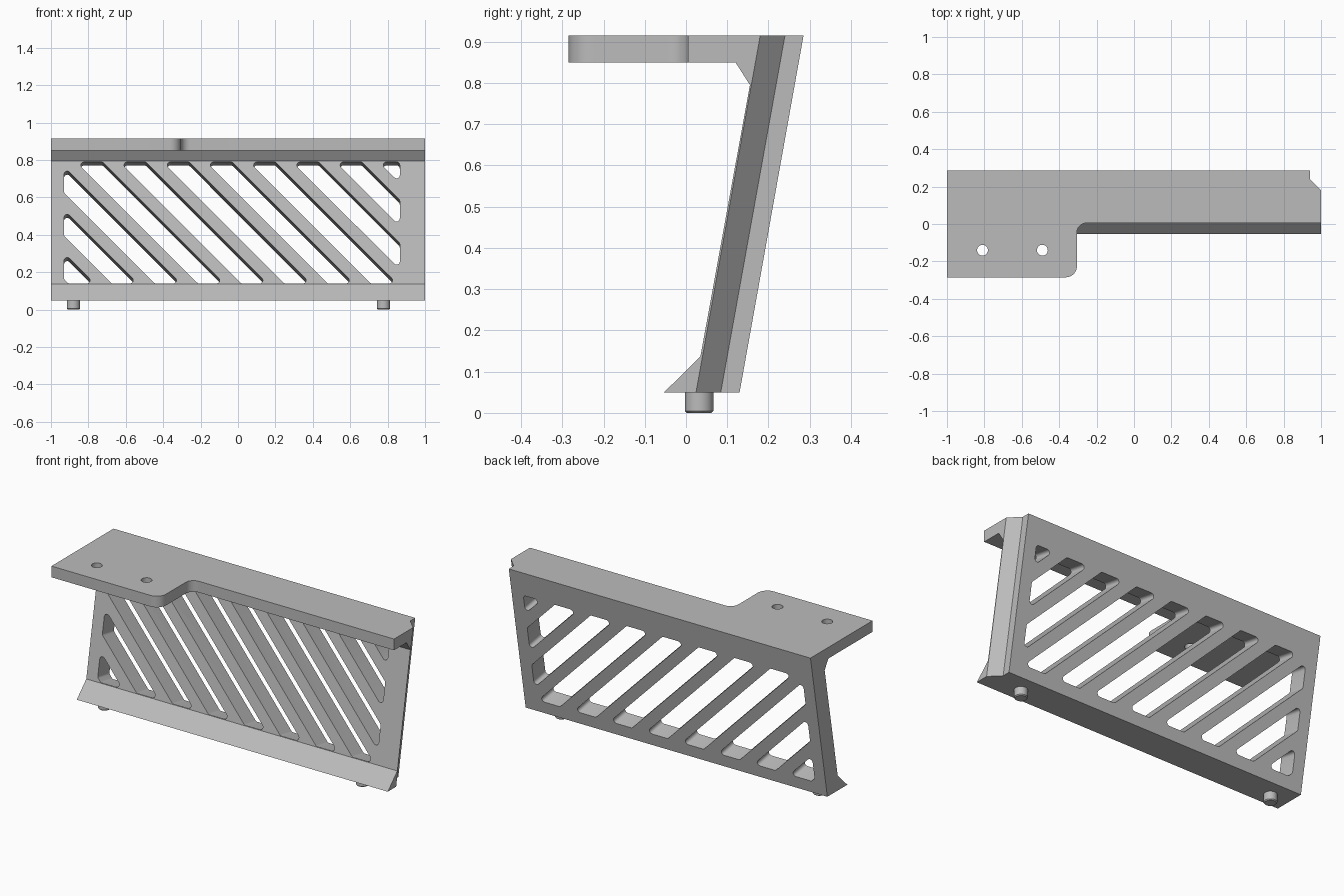
import bpy, bmesh, math
from mathutils import Vector

if "Cube" in bpy.data.objects:
    bpy.data.objects.remove(bpy.data.objects["Cube"])

grey = bpy.data.materials.new("light_grey")
grey.use_nodes = True
colour = (0.5, 0.5, 0.5, 1)
grey.diffuse_color = colour
grey.node_tree.nodes["Principled BSDF"].inputs["Base Color"].default_value = colour

SLOPE = 0.18                                   # backward lean of the panel
OUT = Vector((0, -1, SLOPE)).normalized()      # panel front normal


def rounded(points, radii, steps=8):
    """Round the corners of a 2D outline; radii is a number or one per point."""
    if not isinstance(radii, (list, tuple)):
        radii = [radii] * len(points)
    result = []
    for i, r in enumerate(radii):
        p = Vector(points[i])
        if r == 0:
            result.append(p)
            continue
        a = (Vector(points[i - 1]) - p).normalized()
        b = (Vector(points[(i + 1) % len(points)]) - p).normalized()
        half = a.angle(b) / 2
        centre = p + (a + b).normalized() * (r / math.sin(half))
        start = p + a * (r / math.tan(half)) - centre
        end = p + b * (r / math.tan(half)) - centre
        sweep = math.pi - 2 * half
        for k in range(steps + 1):
            t = k / steps
            result.append(centre + (start * math.sin((1 - t) * sweep)
                                    + end * math.sin(t * sweep)) / math.sin(sweep))
    return result


def clip(points, side):
    """Keep the part of a 2D outline where side(point) >= 0."""
    result = []
    for i, q in enumerate(points):
        p = points[i - 1]
        sp, sq = side(p), side(q)
        if sp * sq < 0:
            result.append(p.lerp(q, sp / (sp - sq)))
        if sq >= 0:
            result.append(q)
    return result


def add_prism(bm, points, along):
    base = [bm.verts.new(p) for p in points]
    top = [bm.verts.new(Vector(p) + Vector(along)) for p in points]
    faces = [bm.faces.new(base), bm.faces.new(top[::-1])]
    for i in range(len(base)):
        faces.append(bm.faces.new((base[i - 1], top[i - 1], top[i], base[i])))
    bmesh.ops.recalc_face_normals(bm, faces=faces)


def finish(name, bm):
    mesh = bpy.data.meshes.new(name)
    bm.to_mesh(mesh)
    bm.free()
    mesh.materials.append(grey)
    obj = bpy.data.objects.new(name, mesh)
    bpy.context.collection.objects.link(obj)
    return obj


def activate(obj):
    bpy.ops.object.select_all(action='DESELECT')
    obj.select_set(True)
    bpy.context.view_layer.objects.active = obj


def cut(obj, bm):
    cutter = finish("cutter", bm)
    cutter.hide_render = True
    mod = obj.modifiers.new("cut", 'BOOLEAN')
    mod.operation = 'DIFFERENCE'
    mod.solver = 'EXACT'
    mod.object = cutter
    activate(obj)
    bpy.ops.object.modifier_apply(modifier=mod.name)
    bpy.data.objects.remove(cutter)


# Bracket body: side profile swept along the width
profile = [(-0.053, 0.05), (0.13, 0.05), (0.285, 0.915), (-0.285, 0.915),
           (-0.285, 0.85), (0.12, 0.85), (0.155, 0.795), (0.035, 0.137)]
bm = bmesh.new()
add_prism(bm, [(-1, y, z) for y, z in profile], (2, 0, 0))
bracket = finish("slotted_bracket", bm)

# Shelf cut back to leave a tab on one side
shelf = rounded([(-0.5, -0.4), (-0.5, -0.285), (-0.305, -0.285), (-0.305, 0.005),
                 (1.1, 0.005), (1.1, -0.4)], 0)
shelf[0].y = -0.4
shelf[1].y = -0.2851
shelf = rounded(shelf, [0, 0, 0.06, 0.05, 0, 0])
bm = bmesh.new()
add_prism(bm, [(p.x, p.y, 0.8) for p in shelf], (0, 0, 0.2))
cut(bracket, bm)

# Screw holes in the tab
bm = bmesh.new()
for x in (-0.81, -0.49):
    ring = [2 * math.pi * k / 32 for k in range(32)]
    add_prism(bm, [(x + 0.029 * math.cos(a), -0.14 + 0.029 * math.sin(a), 0.8)
                   for a in ring], (0, 0, 0.2))
cut(bracket, bm)

# Stepped and angled rear corner, following the lean
corner = [(0.94, 0.5), (0.94, 0.24), (1.06, 0.12), (1.06, 0.5)]
bm = bmesh.new()
add_prism(bm, [(x, y - 0.915 * SLOPE, 0) for x, y in corner], (0, SLOPE, 1))
cut(bracket, bm)

# Diagonal slots clipped to a window in the panel
window = [Vector(p) for p in ((-0.93, 0.14), (0.865, 0.14), (0.865, 0.79), (-0.93, 0.79))]
bm = bmesh.new()
for k in range(-3, 8):
    edge = 0.99 - 0.231 * k
    slot = clip(window, lambda p: edge - p.x - p.y)
    slot = clip(slot, lambda p: p.x + p.y - edge + 0.14)
    front = [Vector((p.x, 0.035 + (p.y - 0.137) * SLOPE, p.y)) + OUT * 0.02
             for p in rounded(slot, 0.017, 6)]
    add_prism(bm, front, OUT * -0.2)
cut(bracket, bm)

activate(bracket)
bpy.ops.object.shade_smooth_by_angle(angle=math.radians(25))

# Locating pins under the foot
for name, x in (("right_pin", -0.88), ("left_pin", 0.778)):
    bm = bmesh.new()
    bmesh.ops.create_cone(bm, cap_ends=True, segments=32, radius1=0.035,
                          radius2=0.035, depth=0.06)
    bmesh.ops.translate(bm, verts=bm.verts, vec=(x, 0.032, 0.03))
    rim = [e for e in bm.edges if all(v.co.z < 0.01 for v in e.verts)]
    bmesh.ops.bevel(bm, geom=rim, offset=0.005, segments=1, affect='EDGES')
    pin = finish(name, bm)
    activate(pin)
    bpy.ops.object.shade_smooth_by_angle(angle=math.radians(25))
